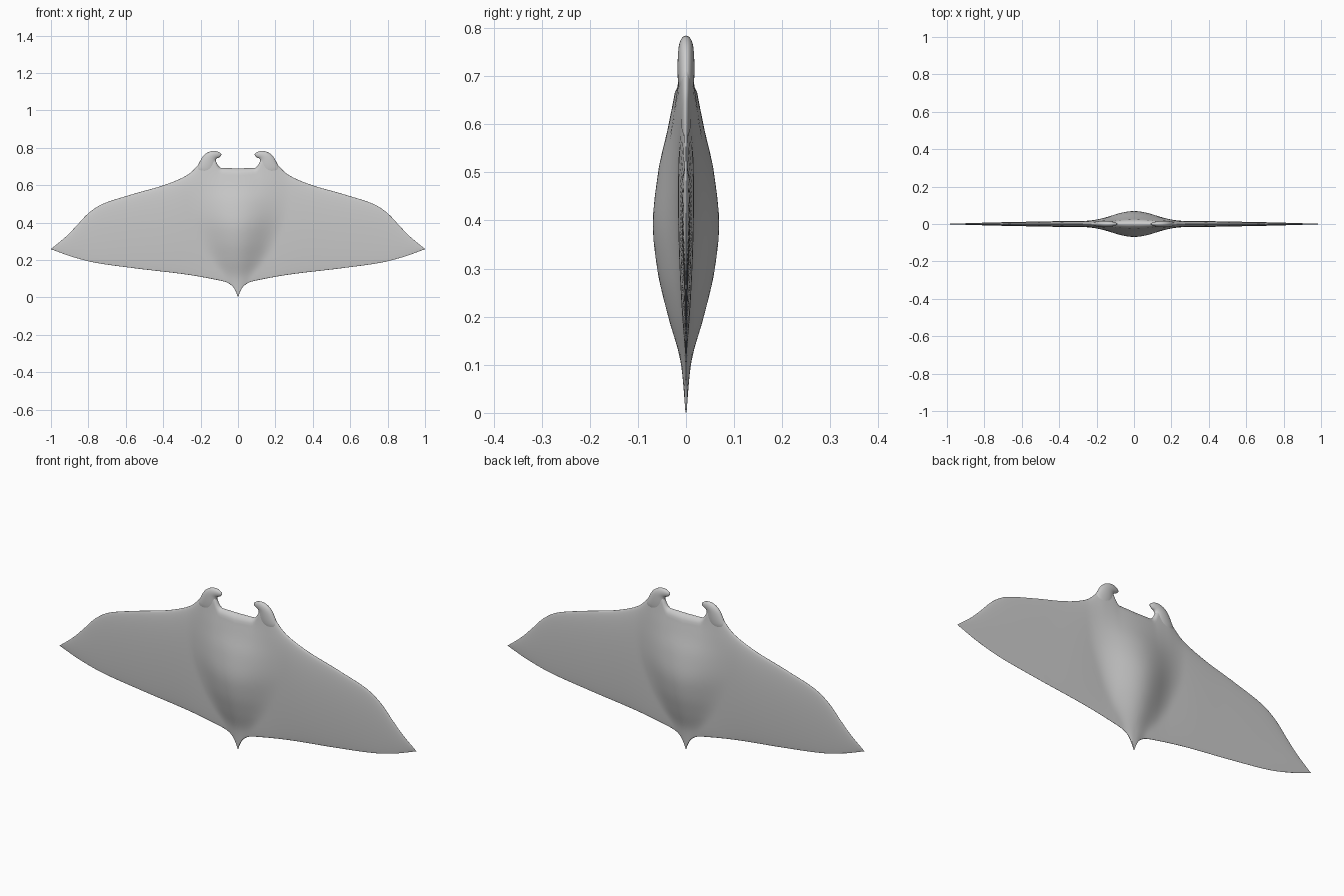
import bpy, bmesh, math

cube = bpy.data.objects.get("Cube")
if cube:
    bpy.data.objects.remove(cube)

skin = bpy.data.materials.new("ray grey")
skin.use_nodes = True
GREY = (0.6, 0.6, 0.6, 1)
skin.diffuse_color = GREY
bsdf = skin.node_tree.nodes["Principled BSDF"]
bsdf.inputs["Base Color"].default_value = GREY
bsdf.inputs["Roughness"].default_value = 0.7


def curve(points):
    """Smooth monotone interpolation through (x, y) points."""
    xs, ys = zip(*points)
    n = len(xs)
    sec = [(ys[i + 1] - ys[i]) / (xs[i + 1] - xs[i]) for i in range(n - 1)]
    slope = [sec[0]]
    for a, b in zip(sec, sec[1:]):
        slope.append(2 * a * b / (a + b) if a * b > 0 else 0)
    slope.append(sec[-1])

    def value(x):
        x = min(max(x, xs[0]), xs[-1])
        i = max(k for k in range(n - 1) if xs[k] <= x)
        h = xs[i + 1] - xs[i]
        t = (x - xs[i]) / h
        u = 1 - t
        return (ys[i] * (1 + 2 * t) * u * u + ys[i + 1] * t * t * (3 - 2 * t)
                + h * t * u * (slope[i] * u - slope[i + 1] * t))
    return value


# Outline of one half, and its thickness
top_edge = curve([(0, .69), (.09, .692), (.11, .71), (.125, .745), (.15, .762), (.175, .757),
                  (.22, .70), (.27, .655), (.385, .604), (.57, .55), (.73, .497),
                  (.80, .45), (.866, .38), (.92, .325), (1, .259)])
bottom_edge = curve([(0, 0), (.012, .032), (.03, .06), (.065, .082), (.13, .097), (.28, .123),
                     (.545, .155), (.76, .185), (.89, .218), (1, .258)])
wing_depth = curve([(0, .02), (.28, .02), (.5, .016), (.75, .010), (1, .001)])
body_depth = curve([(0, .001), (.1, .010), (.2, .037), (.3, .060), (.39, .069), (.5, .058),
                    (.6, .036), (.7, .019), (.78, .015)])
body_width = curve([(0, .03), (.1, .07), (.2, .15), (.3, .21), (.47, .27), (.6, .28), (.78, .24)])


def half_depth(x, z, v):
    wing = wing_depth(x) * min(1, 1.9 * v ** .8 * (1 - v) ** .45)
    reach = min(x / body_width(z), 1)
    swell = .5 + .5 * math.cos(math.pi * reach)
    rim = math.sqrt(min(1, (1 - v) / .03))
    return wing * (1 - swell) + body_depth(z) * swell * rim


def finish(name, bm):
    bmesh.ops.remove_doubles(bm, verts=bm.verts, dist=.0002)
    bmesh.ops.recalc_face_normals(bm, faces=bm.faces)
    mesh = bpy.data.meshes.new(name)
    bm.to_mesh(mesh)
    bm.free()
    mesh.materials.append(skin)
    obj = bpy.data.objects.new(name, mesh)
    bpy.context.collection.objects.link(obj)
    mirror = obj.modifiers.new("Mirror", 'MIRROR')
    mirror.use_clip = True
    mirror.merge_threshold = .0002
    for face in mesh.polygons:
        face.use_smooth = True
    return obj


# Body and wings: front and back skins joined along the outline
COLS, ROWS = 72, 32
bm = bmesh.new()
for side in (-1, 1):
    grid = []
    for c in range(COLS + 1):
        x = (c / COLS) ** 1.5
        low, high = bottom_edge(x), top_edge(x)
        column = []
        for r in range(ROWS + 1):
            v = .5 - .5 * math.cos(math.pi * r / ROWS)
            z = low + (high - low) * v
            y = half_depth(x, z, v) if 0 < r < ROWS else 0
            column.append(bm.verts.new((x, side * y, z)))
        grid.append(column)
    for a, b in zip(grid, grid[1:]):
        for r in range(ROWS):
            bm.faces.new((a[r], b[r], b[r + 1], a[r + 1]))
finish("body_and_wings", bm)

# Head fins: oval rings from inner to outer edge, curling inward
edges = [((.13, .64), (.235, .67), .014), ((.118, .69), (.218, .70), .018),
         ((.117, .72), (.204, .728), .018), ((.118, .735), (.190, .755), .017),
         ((.115, .742), (.168, .774), .016), ((.109, .745), (.140, .785), .014),
         ((.101, .748), (.118, .784), .011), ((.093, .754), (.101, .777), .007),
         ((.088, .762), (.090, .768), .002)]
SIDES = 20
bm = bmesh.new()
rings = []
for (ix, iz), (ox, oz), depth in edges:
    ring = []
    for k in range(SIDES):
        a = 2 * math.pi * k / SIDES
        t = .5 + .5 * math.cos(a)
        ring.append(bm.verts.new((ix + (ox - ix) * t, depth * math.sin(a), iz + (oz - iz) * t)))
    rings.append(ring)
for a, b in zip(rings, rings[1:]):
    for k in range(SIDES):
        n = (k + 1) % SIDES
        bm.faces.new((a[k], a[n], b[n], b[k]))
bm.faces.new(rings[0])
bm.faces.new(rings[-1])
fins = finish("head_fins", bm)
smooth = fins.modifiers.new("Smooth", 'SUBSURF')
smooth.levels = smooth.render_levels = 1
